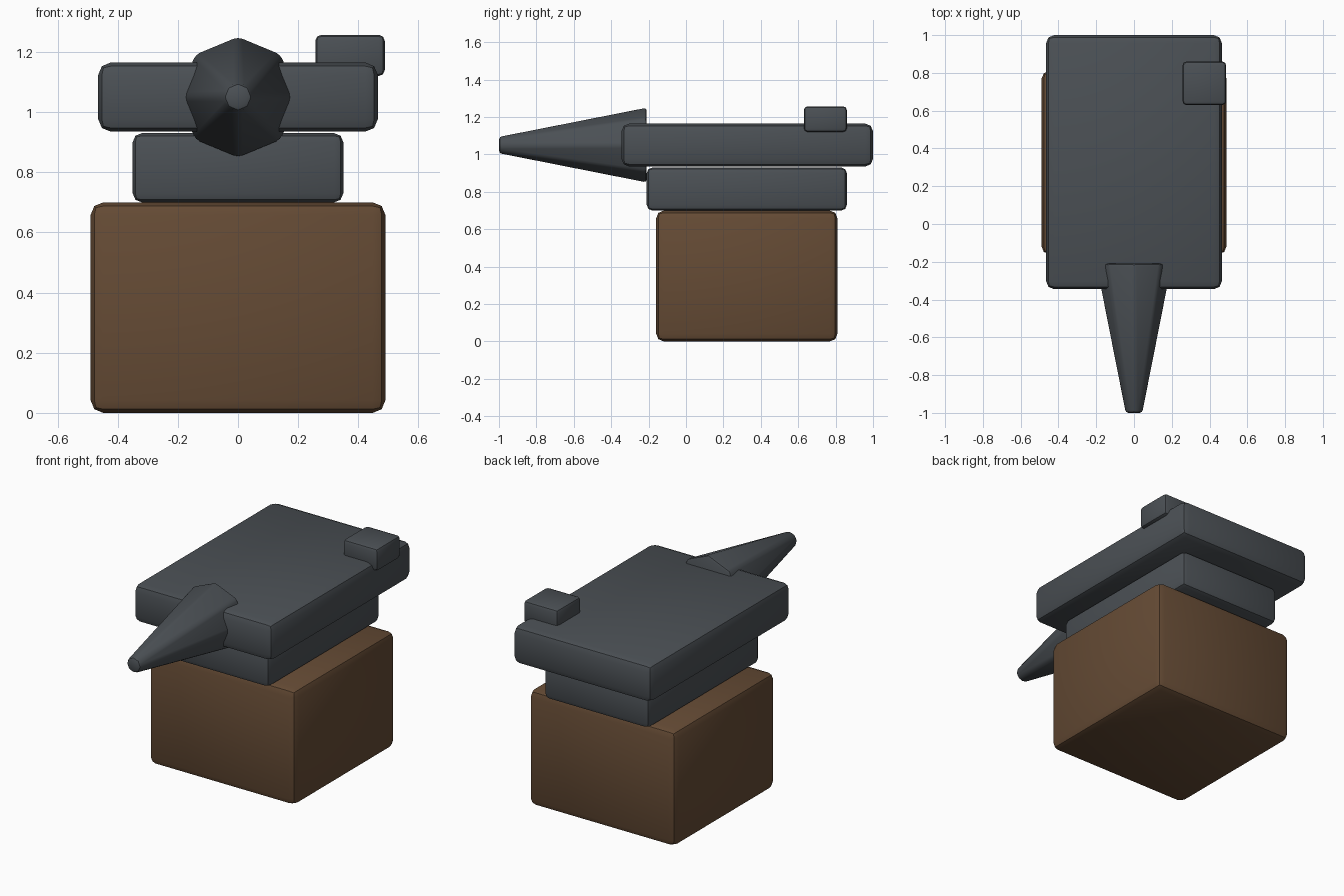
import bpy, math

if "Cube" in bpy.data.objects:
    bpy.data.objects.remove(bpy.data.objects["Cube"])


def material(name, rgb):
    m = bpy.data.materials.new(name)
    m.diffuse_color = (*rgb, 1)
    m.use_nodes = True
    m.node_tree.nodes["Principled BSDF"].inputs["Base Color"].default_value = m.diffuse_color
    return m


iron = material("dark_iron", (0.07, 0.08, 0.09))
wood = material("brown_wood", (0.13, 0.07, 0.035))


def finish(name, mat, bevel):
    """Name the active object, round its edges and smooth the shading."""
    ob = bpy.context.object
    ob.name = name
    ob.data.materials.append(mat)
    bpy.ops.object.transform_apply(location=False, rotation=True, scale=True)
    mod = ob.modifiers.new("rounded_edges", 'BEVEL')
    mod.width = bevel
    mod.segments = 2
    mod.limit_method = 'ANGLE'
    mod.angle_limit = math.radians(30)
    bpy.ops.object.modifier_apply(modifier=mod.name)
    bpy.ops.object.shade_smooth_by_angle()


def block(name, lo, hi, mat, bevel):
    """Box between two opposite corners."""
    centre = [(a + b) / 2 for a, b in zip(lo, hi)]
    bpy.ops.mesh.primitive_cube_add(size=1, location=centre)
    bpy.context.object.scale = [b - a for a, b in zip(lo, hi)]
    finish(name, mat, bevel)


# Wooden stand, then the iron body stacked on it
block("wooden_stand", (-0.49, -0.16, 0), (0.49, 0.81, 0.70), wood, 0.042)
block("anvil_waist", (-0.35, -0.21, 0.70), (0.35, 0.86, 0.93), iron, 0.03)
block("anvil_top", (-0.465, -0.345, 0.935), (0.465, 1.0, 1.165), iron, 0.042)

# Small tool block on the rear right corner
block("tool_block", (0.257, 0.63, 1.12), (0.488, 0.86, 1.257), iron, 0.02)

# Eight-sided tapering horn pointing forward
y_tip, y_base = -1.0, -0.21
bpy.ops.mesh.primitive_cone_add(
    vertices=8, radius1=0.203, radius2=0.047, depth=y_base - y_tip,
    location=(0, (y_tip + y_base) / 2, 1.05), rotation=(math.pi / 2, 0, 0))
finish("anvil_horn", iron, 0.016)
